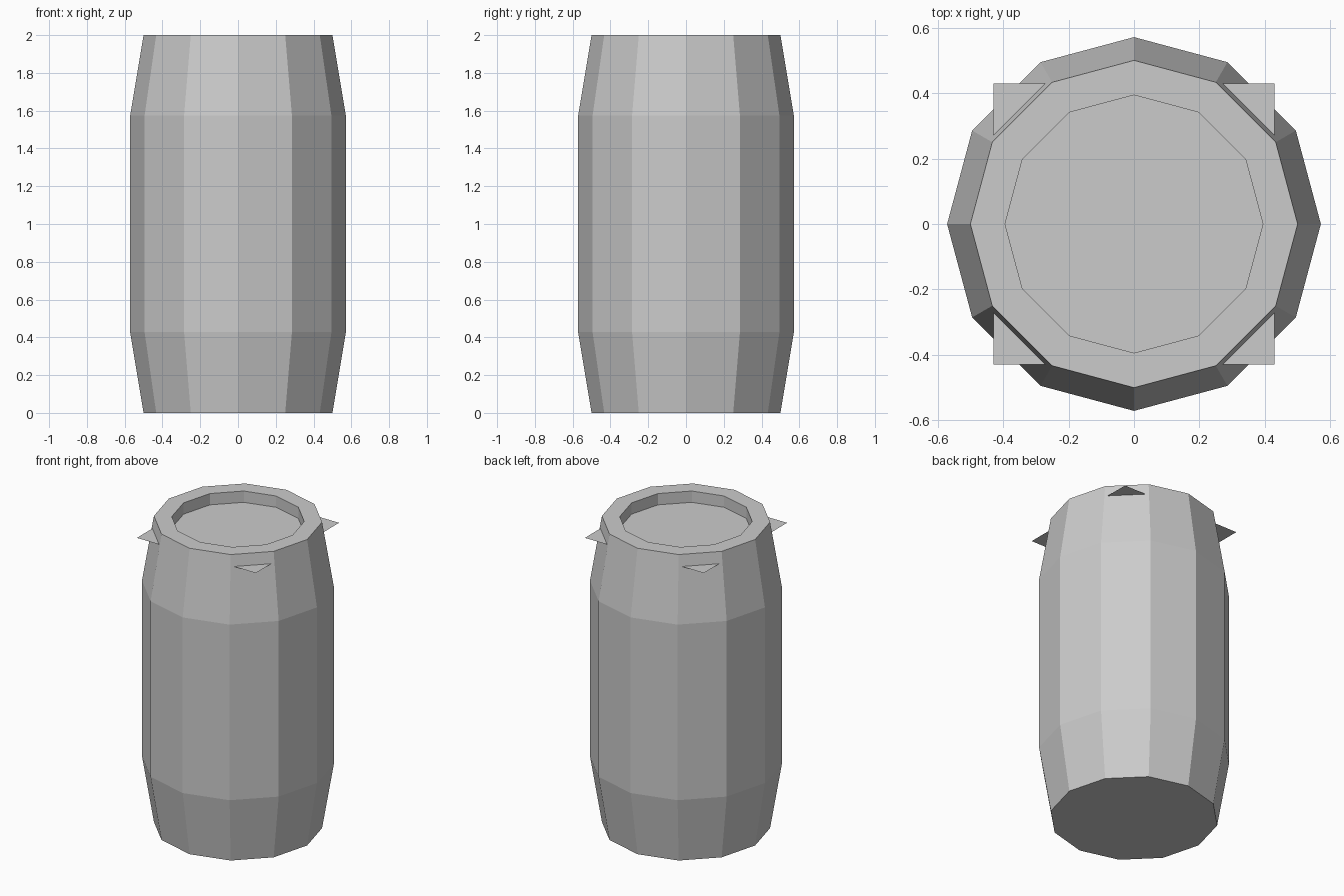
import bpy, bmesh
from math import cos, sin, pi

if "Cube" in bpy.data.objects:
    bpy.data.objects.remove(bpy.data.objects["Cube"])

SIDES = 12
# (radius, height) from the base up the outside, over the rim and into the recess
PROFILE = [(0.5, 0), (0.571, 0.427), (0.571, 1.575), (0.5, 2.0), (0.394, 2.0), (0.394, 1.88)]


def add_object(name, bm):
    mesh = bpy.data.meshes.new(name)
    bm.to_mesh(mesh)
    bm.free()
    obj = bpy.data.objects.new(name, mesh)
    bpy.context.collection.objects.link(obj)
    return obj


# Barrel body: stacked 12-sided rings, closed at the base and inside the recess
bm = bmesh.new()
rings = [[bm.verts.new((r * cos(2 * pi * i / SIDES), r * sin(2 * pi * i / SIDES), z))
          for i in range(SIDES)] for r, z in PROFILE]
for low, high in zip(rings, rings[1:]):
    for i in range(SIDES):
        j = (i + 1) % SIDES
        bm.faces.new((low[i], low[j], high[j], high[i]))
bm.faces.new(rings[0][::-1])
bm.faces.new(rings[-1])
add_object("barrel_body", bm)

# Lid: square sheet whose corners poke through the sides
bm = bmesh.new()
h = 0.43
bm.faces.new([bm.verts.new((x, y, 1.926)) for x, y in ((-h, -h), (h, -h), (h, h), (-h, h))])
add_object("barrel_lid", bm)
